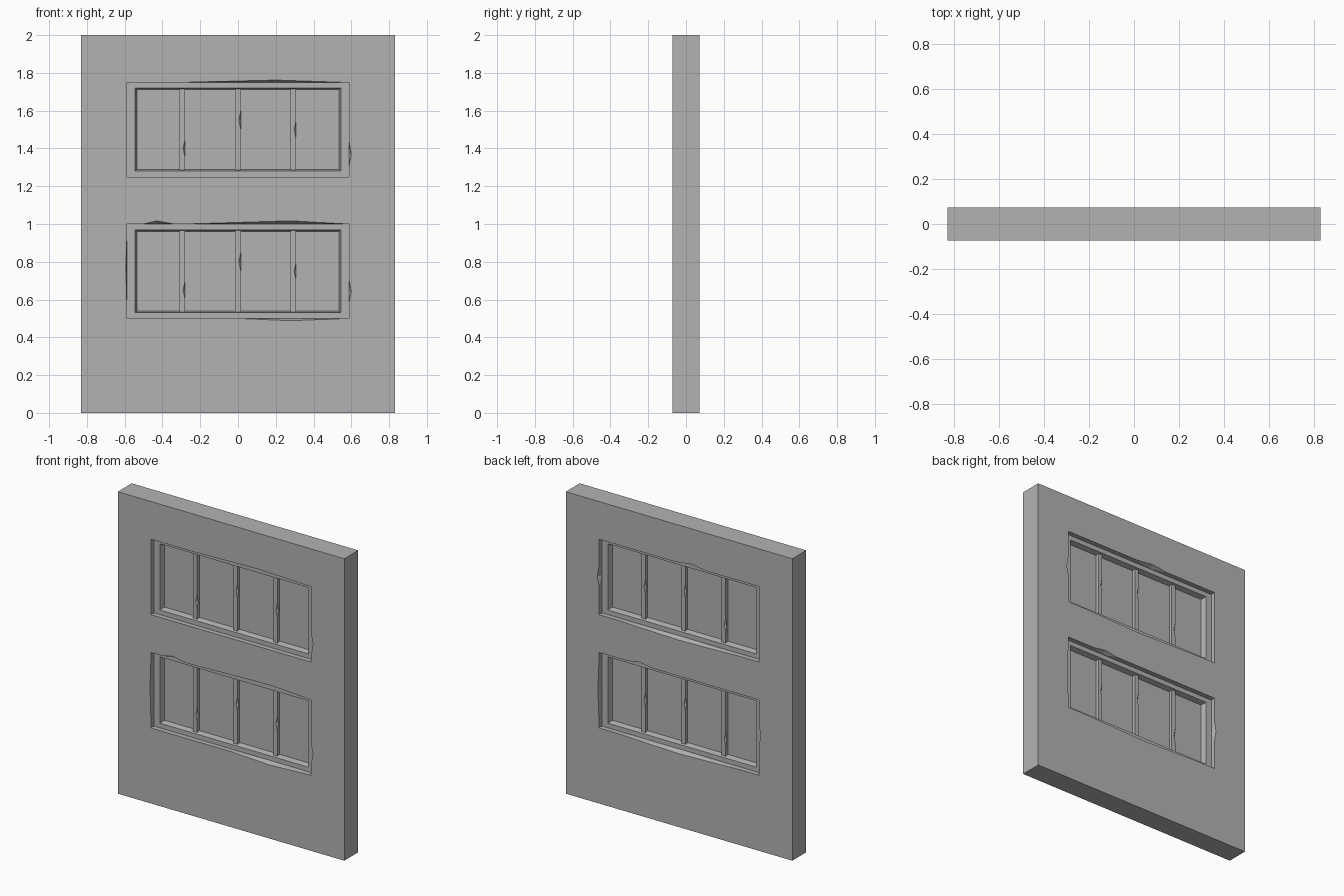
import bpy, bmesh

if "Cube" in bpy.data.objects:
    bpy.data.objects.remove(bpy.data.objects["Cube"])

# One grey for everything
grey = bpy.data.materials.new("concrete_grey")
grey.use_nodes = True
COLOUR = (0.45, 0.45, 0.45, 1)
grey.diffuse_color = COLOUR
grey.node_tree.nodes["Principled BSDF"].inputs["Base Color"].default_value = COLOUR

WALL_X, WALL_Y, WALL_H = 0.83, 0.0725, 2.0
OPEN_X, OPEN_Z = 0.587, 0.25
FRAME_Y = 0.04


def make_object(name, bm):
    bmesh.ops.recalc_face_normals(bm, faces=bm.faces)
    mesh = bpy.data.meshes.new(name)
    bm.to_mesh(mesh)
    bm.free()
    mesh.materials.append(grey)
    obj = bpy.data.objects.new(name, mesh)
    bpy.context.collection.objects.link(obj)
    return obj


def box(name, half_x, half_y, low, high):
    bm = bmesh.new()
    bmesh.ops.create_cube(bm, size=1)
    for v in bm.verts:
        v.co.x *= 2 * half_x
        v.co.y *= 2 * half_y
        v.co.z = high if v.co.z > 0 else low
    return make_object(name, bm)


def loft(name, rings, closed=False):
    """Skin equal rings of points, either capped or joined end to end."""
    bm = bmesh.new()
    loops = [[bm.verts.new(p) for p in ring] for ring in rings]
    n = len(loops[0])
    pairs = list(zip(loops, loops[1:]))
    if closed:
        pairs.append((loops[-1], loops[0]))
    for a, b in pairs:
        for i in range(n):
            j = (i + 1) % n
            bm.faces.new((a[i], a[j], b[j], b[i]))
    if not closed:
        bm.faces.new(loops[0])
        bm.faces.new(loops[-1])
    bmesh.ops.triangulate(bm, faces=[f for f in bm.faces if len(f.verts) == 4])
    return make_object(name, bm)


def chip_depth(chips, side, t):
    """Depth of the worn edge at position t along a side."""
    depth = 0
    for s, start, peak, end, amount in chips:
        if s == side and start < t < end:
            k = (t - start) / (peak - start) if t < peak else (end - t) / (end - peak)
            depth = max(depth, amount * k)
    return depth


def opening_ring(keys, chips, y, zc):
    ring = []
    for side, t in keys:
        d = chip_depth(chips, side, t)
        x, z = {"bottom": (t, -OPEN_Z - d), "right": (OPEN_X + d, t),
                "top": (t, OPEN_Z + d), "left": (-OPEN_X - d, t)}[side]
        ring.append((x, y, zc + z))
    return ring


def opening_cutter(name, zc, front, back):
    keys = []
    for side in ("bottom", "right", "top", "left"):
        spots = {t for c in front + back if c[0] == side for t in c[1:4]}
        if side in ("bottom", "top"):
            spots |= {-OPEN_X, OPEN_X}
        keys += [(side, t) for t in sorted(spots, reverse=side in ("top", "left"))]
    layers = [(front, -0.1), (front, -WALL_Y), ([], -FRAME_Y),
              ([], FRAME_Y), (back, WALL_Y), (back, 0.1)]
    return loft(name, [opening_ring(keys, chips, y, zc) for chips, y in layers])


def window_frame(name, zc):
    # inset and depth of each ring around the sash
    section = [(-0.01, -FRAME_Y), (0.042, -FRAME_Y), (0.053, 0),
               (0.042, FRAME_Y), (-0.01, FRAME_Y)]
    rings = []
    for inset, y in section:
        x, z = OPEN_X - inset, OPEN_Z + 0.003 - inset * 0.8
        rings.append([(-x, y, zc - z), (x, y, zc - z), (x, y, zc + z), (-x, y, zc + z)])
    return loft(name, rings, closed=True)


def mullion(name, x, zc, chip):
    # a bar with a small nick in its front and back corner
    half, deep = 0.015, 0.027
    rings = []
    for z, nick in ((-0.215, 0), (chip - 0.05, 0), (chip, 0.011), (chip + 0.05, 0), (0.215, 0)):
        rings.append([(x - half, -deep, zc + z), (x + half - nick, -deep, zc + z),
                      (x + half, -deep + nick, zc + z), (x + half, deep, zc + z),
                      (x - half + nick, deep, zc + z), (x - half, deep - nick, zc + z)])
    return loft(name, rings)


# Worn edges: side, start, peak, end, depth, relative to each opening's middle
WINDOWS = {
    "lower": (0.75,
              [("top", -0.5, -0.43, -0.34, 0.017), ("top", -0.28, 0.28, 0.58, 0.017),
               ("bottom", 0.0, 0.28, 0.58, 0.012), ("right", -0.17, -0.11, -0.04, 0.013),
               ("left", -0.22, 0.02, 0.22, 0.007)],
              [("top", 0.2, 0.29, 0.38, 0.015), ("bottom", -0.45, 0.0, 0.45, 0.014),
               ("left", -0.05, 0.02, 0.08, 0.01), ("right", -0.2, 0.0, 0.2, 0.008)]),
    "upper": (1.5,
              [("top", -0.28, 0.2, 0.56, 0.012), ("right", -0.2, -0.13, -0.06, 0.013)],
              [("top", -0.2, -0.09, 0.03, 0.015), ("bottom", -0.45, 0.0, 0.45, 0.012),
               ("right", -0.06, 0.0, 0.07, 0.013)]),
}

# Wall panel with the openings cut through it
wall = box("wall", WALL_X, WALL_Y, 0, WALL_H)
for label, (zc, front, back) in WINDOWS.items():
    cutter = opening_cutter(label + "_opening_cutter", zc, front, back)
    cutter.hide_render = True
    cutter.hide_set(True)
    cutter.display_type = "WIRE"
    cut = wall.modifiers.new(label + "_opening", "BOOLEAN")
    cut.operation = "DIFFERENCE"
    cut.solver = "EXACT"
    cut.object = cutter

# Bake the cuts, then drop the cutters
bpy.context.view_layer.update()
baked = bpy.data.meshes.new_from_object(wall.evaluated_get(bpy.context.evaluated_depsgraph_get()))
wall.modifiers.clear()
wall.data = baked
for label in WINDOWS:
    bpy.data.objects.remove(bpy.data.objects[label + "_opening_cutter"])

# Frame, pane and three mullions in each opening
for label, (zc, front, back) in WINDOWS.items():
    window_frame(label + "_window_frame", zc)
    box(label + "_window_pane", OPEN_X - 0.04, 0.004, zc - 0.22, zc + 0.22)
    for i, x in enumerate((-0.295, 0.0, 0.293)):
        mullion(f"{label}_mullion_{i + 1}", x, zc, (-0.1, 0.05, 0.0)[i])
